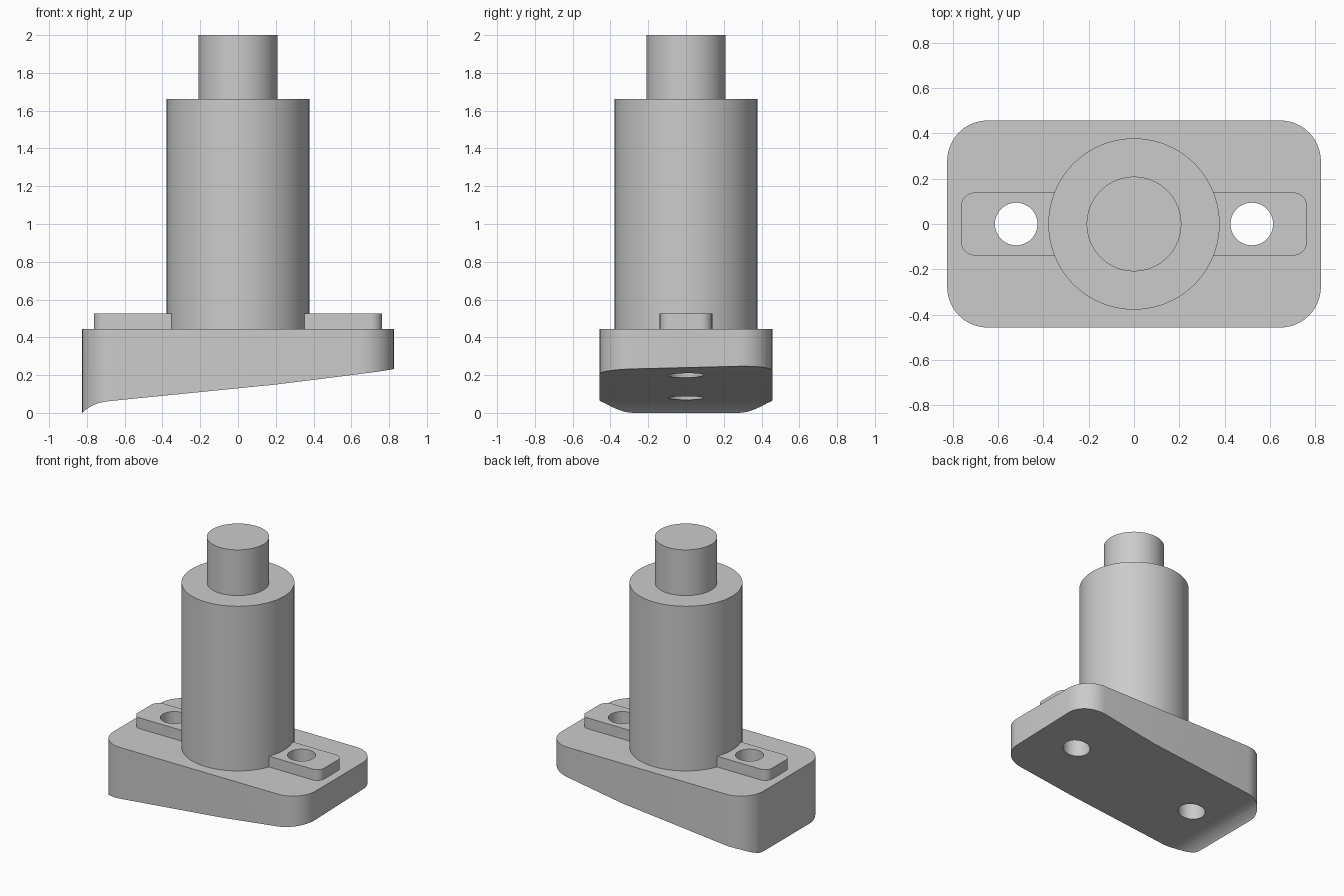
import bpy, bmesh, math
from mathutils import Vector

cube = bpy.data.objects.get("Cube")
if cube:
    bpy.data.objects.remove(cube, do_unlink=True)

grey = bpy.data.materials.new("plain grey")
grey.use_nodes = True
colour = (0.6, 0.6, 0.6, 1)
grey.diffuse_color = colour
grey.node_tree.nodes["Principled BSDF"].inputs["Base Color"].default_value = colour

BASE_TOP = 0.445
HOLE_X, HOLE_R = 0.52, 0.094
# Underside heights along the length: hooked lip, then two sloping runs
UNDERSIDE = [(-0.825, 0), (-0.81, 0.014), (-0.79, 0.028), (-0.765, 0.042),
             (-0.735, 0.053), (-0.7, 0.06), (-0.645, 0.066), (0.2, 0.15), (0.825, 0.24)]


def underside(x, y):
    for (xa, za), (xb, zb) in zip(UNDERSIDE, UNDERSIDE[1:]):
        if x <= xb + 1e-4:
            z = za + (zb - za) * (x - xa) / (xb - xa)
            break
    return z + 0.025 * y * max(0, (x - 0.2) / 0.625)


def finish(bm, name):
    bmesh.ops.recalc_face_normals(bm, faces=bm.faces)
    mesh = bpy.data.meshes.new(name)
    bm.to_mesh(mesh)
    bm.free()
    mesh.materials.append(grey)
    obj = bpy.data.objects.new(name, mesh)
    bpy.context.collection.objects.link(obj)
    return obj


def smooth(obj):
    bpy.ops.object.select_all(action='DESELECT')
    obj.select_set(True)
    bpy.context.view_layer.objects.active = obj
    bpy.ops.object.shade_smooth_by_angle(angle=math.radians(30))


def rounded_block(hx, hy, r, z0, z1, steps=12):
    """Upright block with rounded vertical corners."""
    bm = bmesh.new()
    ring = []
    for k, (sx, sy) in enumerate([(1, 1), (-1, 1), (-1, -1), (1, -1)]):
        for i in range(steps + 1):
            a = math.pi / 2 * (k + i / steps)
            ring.append(bm.verts.new((sx * (hx - r) + r * math.cos(a),
                                      sy * (hy - r) + r * math.sin(a), z0)))
    face = bm.faces.new(ring)
    top = bmesh.ops.extrude_face_region(bm, geom=[face])["geom"]
    bmesh.ops.translate(bm, vec=(0, 0, z1 - z0),
                        verts=[v for v in top if isinstance(v, bmesh.types.BMVert)])
    return bm


# Foot: rounded block whose bottom follows the sloping underside
bm = rounded_block(0.825, 0.457, 0.18, 0, BASE_TOP)
for x, _ in UNDERSIDE[1:-1]:
    bmesh.ops.bisect_plane(bm, geom=bm.verts[:] + bm.edges[:] + bm.faces[:],
                           plane_co=(x, 0, 0), plane_no=(1, 0, 0), dist=1e-5)
for v in bm.verts:
    if v.co.z < 0.1:
        v.co.z = underside(v.co.x, v.co.y)
foot = finish(bm, "foot")

# Raised bar running under the post, showing as a pad on each side
bar = finish(rounded_block(0.763, 0.139, 0.06, BASE_TOP - 0.02, 0.525), "mounting_pads")

# Bolt hole cutters
bm = bmesh.new()
for side in (-1, 1):
    made = bmesh.ops.create_cone(bm, cap_ends=True, segments=48, radius1=HOLE_R,
                                 radius2=HOLE_R, depth=2)
    bmesh.ops.translate(bm, verts=made["verts"], vec=(side * HOLE_X, 0, 0))
cutter = finish(bm, "bolt_hole_cutter")
cutter.hide_render = True

for obj, tool, mode in ((foot, bar, 'UNION'), (foot, cutter, 'DIFFERENCE')):
    mod = obj.modifiers.new(mode.lower(), 'BOOLEAN')
    mod.operation = mode
    mod.solver = 'EXACT'
    mod.object = tool
    bpy.context.view_layer.objects.active = obj
    bpy.ops.object.modifier_apply(modifier=mod.name)
    bpy.data.objects.remove(tool, do_unlink=True)
foot.name = "foot_with_mounting_pads"
smooth(foot)

# Post: stepped profile turned about the vertical axis
bm = bmesh.new()
profile = [(0, 0.42), (0.378, 0.42), (0.378, 1.662), (0.209, 1.662), (0.209, 2), (0, 2)]
verts = [bm.verts.new((r, 0, z)) for r, z in profile]
edges = [bm.edges.new(pair) for pair in zip(verts, verts[1:])]
bmesh.ops.spin(bm, geom=verts + edges, cent=(0, 0, 0), axis=(0, 0, 1),
               angle=math.tau, steps=96, use_duplicate=False)
bmesh.ops.remove_doubles(bm, verts=bm.verts, dist=1e-4)
smooth(finish(bm, "stepped_post"))
